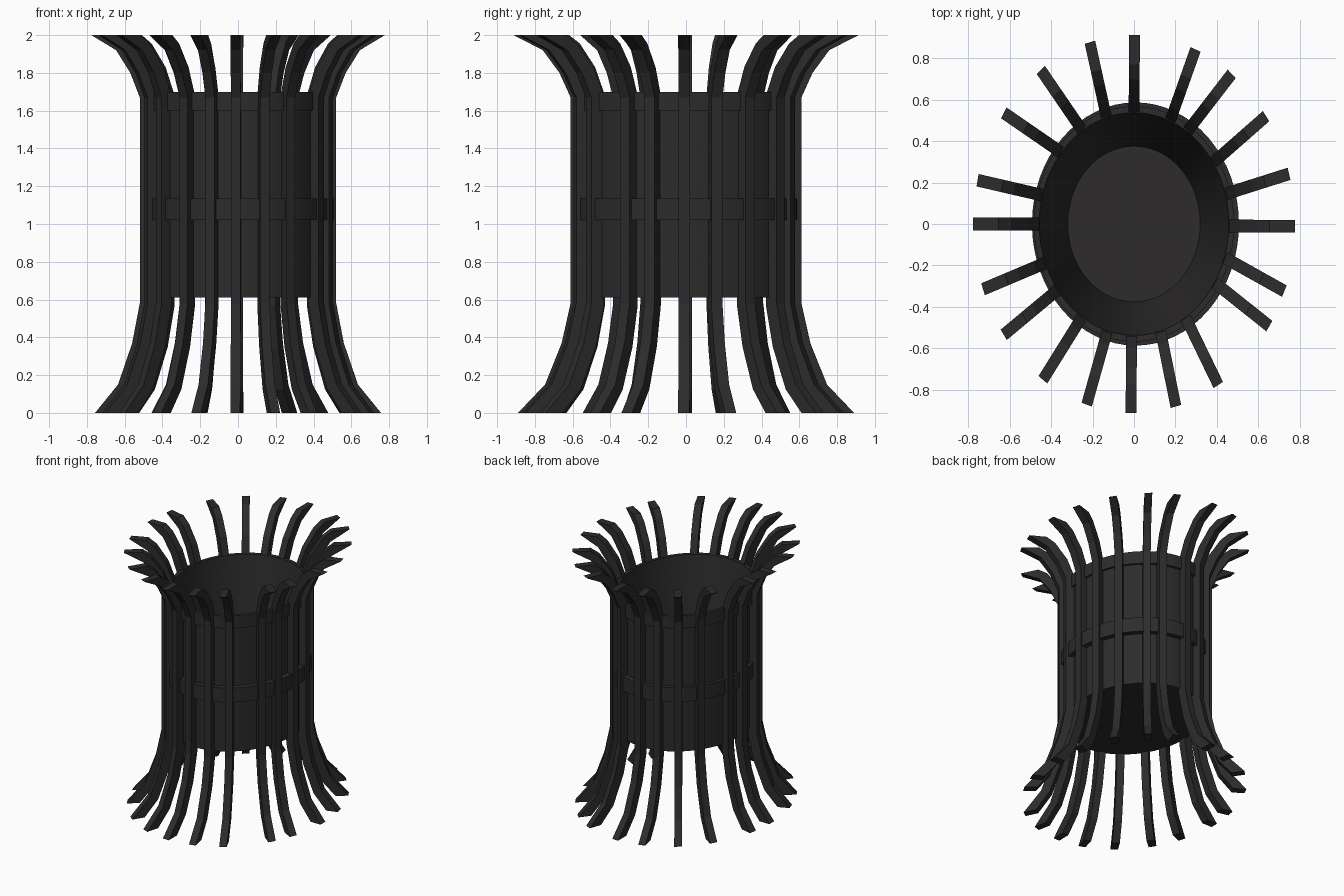
import bpy, bmesh, math
from mathutils import Vector

if "Cube" in bpy.data.objects:
    bpy.data.objects.remove(bpy.data.objects["Cube"])

YS = 1.175   # the basket is a round form stretched along y
SEG = 64
mat = bpy.data.materials.new("dark_iron")
mat.diffuse_color = (0.026, 0.024, 0.025, 1)
mat.use_nodes = True
mat.node_tree.nodes["Principled BSDF"].inputs["Base Color"].default_value = mat.diffuse_color


def finish(bm, name, smooth):
    bmesh.ops.recalc_face_normals(bm, faces=bm.faces)
    me = bpy.data.meshes.new(name)
    bm.to_mesh(me)
    bm.free()
    ob = bpy.data.objects.new(name, me)
    bpy.context.collection.objects.link(ob)
    me.materials.append(mat)
    if smooth:
        bpy.ops.object.select_all(action='DESELECT')
        ob.select_set(True)
        bpy.context.view_layer.objects.active = ob
        bpy.ops.object.shade_smooth_by_angle(angle=math.radians(30))


def lathe(name, profile, closed, dx=0.0):
    """Revolve (radius, z) points; open profiles are capped at both ends."""
    bm = bmesh.new()
    rings = []
    for r, z in profile:
        rings.append([bm.verts.new((dx + r * math.cos(2 * math.pi * i / SEG),
                                    YS * r * math.sin(2 * math.pi * i / SEG), z))
                      for i in range(SEG)])
    pairs = list(zip(rings, rings[1:]))
    if closed:
        pairs.append((rings[-1], rings[0]))
    else:
        bm.faces.new(rings[0])
        bm.faces.new(rings[-1])
    for a, b in pairs:
        for i in range(SEG):
            j = (i + 1) % SEG
            bm.faces.new((a[i], a[j], b[j], b[i]))
    finish(bm, name, True)


# Bucket: straight outside, tapered inside with a flat floor
lathe("fire_bucket", [(0.468, 0.61), (0.468, 1.70), (0.458, 1.70), (0.32, 0.65)], False)


# Hoops round the rim and the middle
def hoop(name, r0, r1, z0, z1, dx=0.0):
    lathe(name, [(r0, z0), (r1, z0), (r1, z1), (r0, z1)], True, dx)


hoop("rim_hoop", 0.46, 0.484, 1.60, 1.70)
hoop("middle_hoop", 0.46, 0.50, 1.02, 1.135, 0.007)

# Flared ribs: side profile as (radius, z), outer and inner edge
OUTER = [(0.757, 0), (0.635, 0.15), (0.56, 0.37), (0.52, 0.58),
         (0.52, 1.67), (0.57, 1.80), (0.645, 1.92), (0.777, 2.0)]
INNER = [(0.67, 0), (0.575, 0.125), (0.497, 0.35), (0.455, 0.57),
         (0.455, 1.68), (0.51, 1.83), (0.595, 1.955), (0.655, 2.0)]
# Angles of each rib at its inner face and at its tip
RIBS = [(-1, -0.7), (15.6, 15.4), (33.4, 34.8), (56, 52.6), (67.6, 67.5),
        (90, 89.8), (106.9, 105.9), (123, 125.4), (140, 144), (165, 166.6),
        (180, 180), (200.5, 200.2), (216.3, 215.9), (236.7, 235.5), (253.7, 252.9),
        (268.6, 268.9), (286.3, 285.1), (303, 301.6), (328.3, 327.3), (342.5, 339.2)]
HALF = 0.026


def polar(r, deg):
    a = math.radians(deg)
    return Vector((r * math.cos(a), r * math.sin(a), 0))


bm = bmesh.new()
for a_in, a_out in RIBS:
    p, q = polar(0.455, a_in), polar(0.777, a_out)
    d = (q - p).normalized()
    side = Vector((-d.y, d.x, 0)) * HALF

    def section(k):
        out = []
        for (r, z), s in ((OUTER[k], 1), (OUTER[k], -1), (INNER[k], -1), (INNER[k], 1)):
            v = p.lerp(q, (r - 0.455) / 0.322) + side * s
            out.append(bm.verts.new((v.x, v.y * YS, z)))
        return out

    secs = [section(k) for k in range(len(OUTER))]
    bm.faces.new(secs[0])
    bm.faces.new(secs[-1])
    for a, b in zip(secs, secs[1:]):
        for i in range(4):
            j = (i + 1) % 4
            bm.faces.new((a[i], a[j], b[j], b[i]))
finish(bm, "flared_ribs", False)
